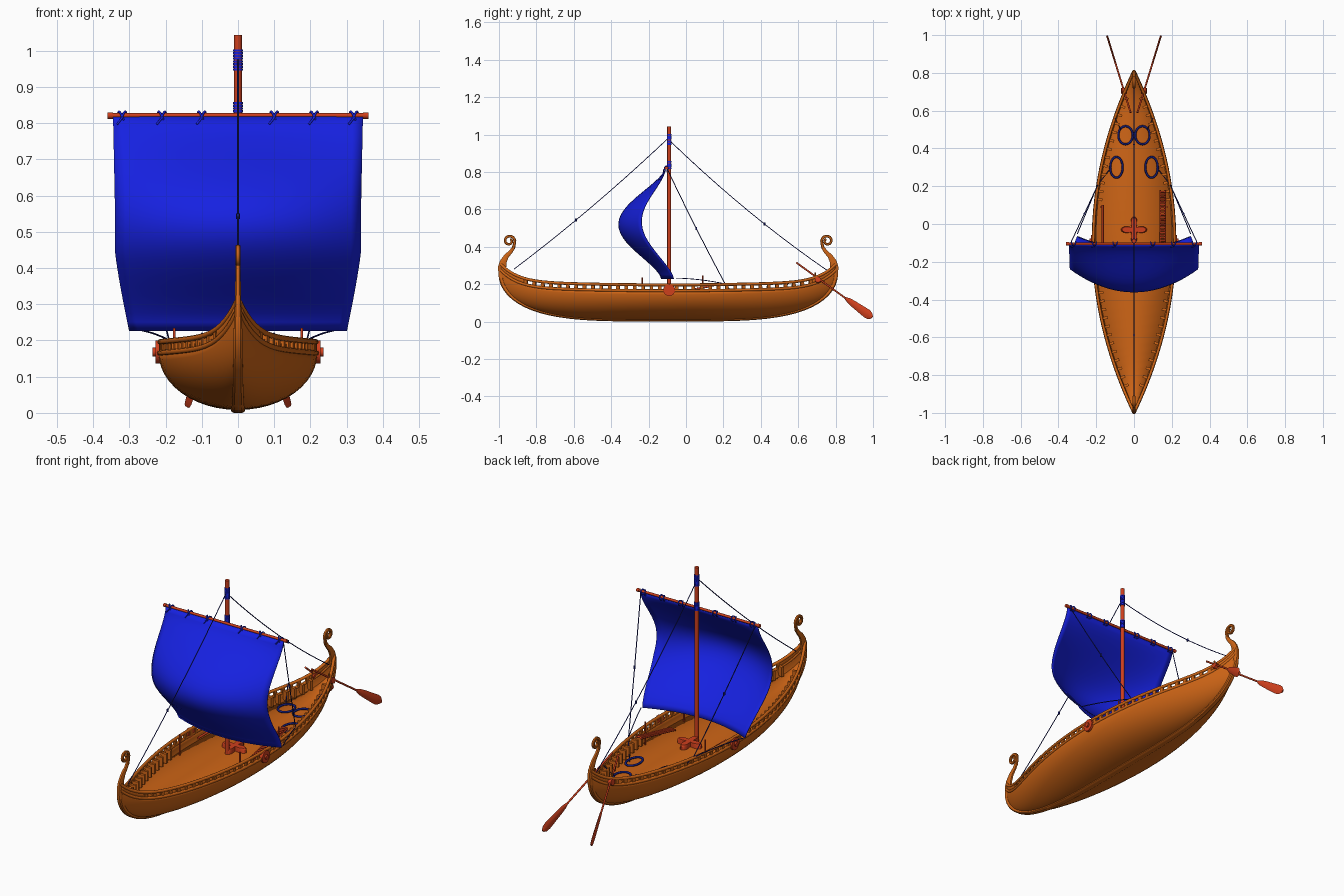
import bpy, bmesh, math
from mathutils import Vector as V, Matrix

if "Cube" in bpy.data.objects:
    bpy.data.objects.remove(bpy.data.objects["Cube"])

CY, HL = -0.095, 0.895          # hull centre and half length


def mat(name, c):
    m = bpy.data.materials.new(name)
    m.diffuse_color = (*c, 1)
    m.use_nodes = True
    m.node_tree.nodes["Principled BSDF"].inputs["Base Color"].default_value = m.diffuse_color
    return m


WOOD = mat("orange_wood", (0.62, 0.13, 0.008))
RED = mat("red_wood", (0.62, 0.05, 0.012))
BLUE = mat("blue_cloth", (0.008, 0.015, 0.75))
ROPE = mat("dark_rope", (0.008, 0.012, 0.2))


def add(name, data, m):
    ob = bpy.data.objects.new(name, data)
    bpy.context.collection.objects.link(ob)
    data.materials.append(m)
    return ob


def loft(name, rings, m, closed=True, thick=0, angle=35):
    n = len(rings[0])
    verts = [tuple(p) for r in rings for p in r]
    faces = [(i*n+j, i*n+(j+1) % n, (i+1)*n+(j+1) % n, (i+1)*n+j)
             for i in range(len(rings)-1) for j in range(n if closed else n-1)]
    if closed:
        faces += [tuple(range(n)), tuple(range(len(verts)-n, len(verts)))]
    me = bpy.data.meshes.new(name)
    me.from_pydata(verts, [], faces)
    bm = bmesh.new()
    bm.from_mesh(me)
    bmesh.ops.recalc_face_normals(bm, faces=bm.faces)
    bm.to_mesh(me)
    me.shade_smooth()
    me.set_sharp_from_angle(angle=math.radians(angle))
    ob = add(name, me, m)
    if thick:
        mod = ob.modifiers.new("thickness", "SOLIDIFY")
        mod.thickness, mod.offset = thick, 0
    return ob


def tube(name, paths, r, m, res=2):
    cu = bpy.data.curves.new(name, "CURVE")
    cu.dimensions, cu.bevel_depth, cu.bevel_resolution, cu.use_fill_caps = "3D", r, res, True
    for path in paths:
        sp = cu.splines.new("POLY")
        sp.points.add(len(path)-1)
        for p, q in zip(sp.points, path):
            p.co = (*q, 1)
    return add(name, cu, m)


def boxes(name, items, m):
    bm = bmesh.new()
    for loc, size, rz in items:
        bmesh.ops.create_cube(bm, size=1, matrix=Matrix.Translation(loc)
                              @ Matrix.Rotation(rz, 4, "Z") @ Matrix.Diagonal((*size, 1)))
    me = bpy.data.meshes.new(name)
    bm.to_mesh(me)
    bm.free()
    return add(name, me, m)


def sag(a, b, d, n=10):
    a, b = V(a), V(b)
    return [a.lerp(b, i/n) - V((0, 0, d*4*(i/n)*(1-i/n))) for i in range(n+1)]


def flip(path):
    return [(-p[0], p[1], p[2]) for p in path]


# hull lines as functions of s = -1..1 along the length
def keel_z(s): return 0.012 + 0.24*(1 - math.sqrt(max(0, 1 - s**4)))
def sheer_z(s): return 0.165 + 0.02*s*s + 0.09*s**10
def width(s): return 0.004 + 0.211*(1 - s*s)
def side(s, dz=0, dw=0): return (width(s)+dw, CY+HL*s, sheer_z(s)+dz)


N = 48
S = [math.sin(math.pi/2*(-1 + 2*i/N)) for i in range(N+1)]

# hull shell
rings = []
for s in S:
    w, zk, zs = width(s), keel_z(s), sheer_z(s)
    ring = []
    for j in range(-12, 13):
        a = math.pi/2*j/12
        ring.append((w*math.copysign(abs(math.sin(a))**(1+0.5*s*s), a), CY+HL*s, zs-(zs-zk)*math.cos(a)))
    rings.append(ring)
loft("hull", rings, WOOD, closed=False, thick=0.008, angle=60)

# deck
rings = []
for s in [x for x in S if abs(x) < 0.975]:
    zk, zs = keel_z(s), sheer_z(s)
    zd = max(zs-0.045, zk+0.012)
    g = (zd-zk)/(zs-zk)
    w = width(s)*math.sqrt(max(0, 1-(1-g)**2))**(1+0.5*s*s)
    rings.append([(w*k, CY+HL*s, zd) for k in (-1, 0, 1)])
loft("deck", rings, WOOD, closed=False, thick=0.006)

# keel, stem posts and curled ends in one sweep
half = [(HL*s, keel_z(s), 0.012, 0.020-0.008*s*s) for s in [math.sin(math.pi/2*i/20) for i in range(20)]]
half += [(0.893, 0.25, 0.015, 0.011), (0.888, 0.29, 0.022, 0.009), (0.882, 0.32, 0.018, 0.008),
         (0.865, 0.35, 0.013, 0.008), (0.843, 0.372, 0.010, 0.007), (0.827, 0.395, 0.009, 0.007)]
for i in range(19):             # spiral
    a = math.radians(-25 + i*25)
    r = 0.031 - 0.0011*i
    half.append((0.85-r*math.cos(a), 0.431+r*math.sin(a), 0.0078-0.0001*i, 0.0068))
path = [(-y, z, h, w) for y, z, h, w in reversed(half[1:])] + half
rings = []
for i, (y, z, h, w) in enumerate(path):
    a, b = path[max(0, i-1)], path[min(len(path)-1, i+1)]
    t = V((0, b[0]-a[0], b[1]-a[1])).normalized()
    n, c = V((0, -t.z, t.y)), V((0, CY+y, z))
    rings.append([c + V((w*p, 0, 0)) + n*h*q for p, q in
                  ((-1, -.6), (-.6, -1), (.6, -1), (1, -.6), (1, .6), (.6, 1), (-.6, 1), (-1, .6))])
loft("keel_and_curled_posts", rings, WOOD)

# wales, top rails and solid bulwark ends
wale = [side(s, 0, 0.001) for s in S]
rail = [side(s, 0.031) for s in S]
tube("wales", [wale, flip(wale)], 0.008, WOOD)
tube("top_rails", [rail, flip(rail)], 0.008, WOOD)
for e, nm in ((-1, "front"), (1, "back")):
    for k, sd in ((-1, "left"), (1, "right")):
        pts = [side(e*(0.86+0.14*i/10), 0) for i in range(11)]
        loft(f"{nm}_{sd}_bulwark", [[(k*x, y, z), (k*x, y, z+0.035)] for x, y, z in pts],
             WOOD, closed=False, thick=0.008)

# bulwark posts and inner knees
posts, knees = [], []
for i in range(-17, 18):
    s = i*0.05
    x, y, z = side(s, 0.014)
    rz = math.atan2(0.422*s, HL)
    for k in (-1, 1):
        posts.append(((k*(x-0.002), y, z), (0.011, 0.018, 0.034), k*rz))
        if abs(i) > 4:
            knees.append(((k*(x-0.019), y, z-0.022), (0.03, 0.014, 0.05), k*rz))
boxes("bulwark_posts", posts, WOOD)
boxes("inner_knees", knees, WOOD)

# mast, yard and foot
MY = -0.09
tube("mast", [[(0, MY, 0.1), (0, MY, 1.043)]], 0.0105, RED, 4)
tube("yard", [[(-0.352, -0.105, 0.821), (0.352, -0.105, 0.821)]], 0.0065, RED, 4)
tube("yard_end_caps", [[(k*0.345, -0.105, 0.821), (k*0.36, -0.105, 0.821)] for k in (-1, 1)], 0.009, RED, 4)
foot = []
for z, f in ((0.11, 1), (0.14, 1), (0.148, 0.9)):
    foot.append([(f*r*math.cos(a), -0.03+f*r*math.sin(a), z) for a, r in
                 ((2*math.pi*i/48, 0.045+0.025*math.cos(8*math.pi*i/48)) for i in range(48))])
loft("mast_foot", foot, RED)
tube("mast_bindings", [[(0, MY, z0+i*0.0075), (0, MY, z0+0.006+i*0.0075)]
                       for z0, n in ((0.945, 8), (0.815, 6)) for i in range(n)], 0.0135, BLUE, 3)

# billowing sail
rings = []
for i in range(25):
    v = i/24
    b = math.sin(math.pi*v)**1.5
    hw = 0.345 - 0.006*min(1, v/0.4) - 0.039*max(0, (v-0.62)/0.38)**1.2
    ring = []
    for j in range(-12, 13):
        u = j/12
        yc, ye = -0.11-0.24*b-0.02*v, -0.11-0.15*b+0.045*v
        ring.append((u*hw, yc+(ye-yc)*u*u, 0.817-0.59*v))
    rings.append(ring)
loft("sail", rings, BLUE, closed=False, thick=0.004, angle=60)

# lashings between sail and yard
ties = []
for x in (-0.32, -0.21, -0.1, 0.1, 0.21, 0.32):
    for dx in (-0.012, 0.012):
        ties.append([(x+dx*math.cos(a/2), -0.105+0.010*math.cos(a), 0.818+0.014*math.sin(a))
                     for a in (2*math.pi*i/12 for i in range(13))])
    ties.append([(x, -0.118, 0.815), (x-0.014, -0.122, 0.797)])
tube("sail_lashings", ties, 0.003, BLUE)

# rigging
fore = sag((0, MY, 0.985), (0, -0.92, 0.28), 0.02)
back = sag((0, MY, 0.97), (0, 0.76, 0.27), 0.03)
lines, knots = [fore, back], [fore[6][:], back[6][:]]
for k in (-1, 1):
    brace = sag((k*0.335, -0.1, 0.815), (k*0.19, 0.21, 0.2), 0.01)
    sheet = sag((k*0.3, -0.052, 0.232), (k*0.195, 0.2, 0.203), -0.006)
    lines += [brace, sheet, sag((k*0.19, 0.21, 0.2), (k*0.12, 0.3, 0.13), 0.01),
              sag((k*0.1, 0.56, 0.22), (k*0.07, 0.5, 0.145), 0.0)]
    knots.append(brace[5][:])
tube("rigging_lines", lines, 0.0024, ROPE, 1)
tube("rigging_knots", [[V(p)+V((0, 0, d)) for d in (-0.007, 0.007)] for p in knots], 0.005, ROPE)
coils = []
for k in (-1, 1):
    for x, y, rx, ry in ((0.045, 0.47, 0.038, 0.048), (0.093, 0.3, 0.033, 0.055)):
        coils.append([(k*x+rx*math.cos(a), y+ry*math.sin(a), 0.137+0.004*y) for a in
                      (2*math.pi*i/32 for i in range(33))])
tube("deck_rope_coils", coils, 0.0055, ROPE)

# side discs with knobs
for k, sd in ((-1, "left"), (1, "right")):
    tube(f"{sd}_disc", [[(k*0.21, MY, 0.168), (k*0.228, MY, 0.168)]], 0.032, RED, 6)
    tube(f"{sd}_disc_knob", [[(k*0.22, MY, 0.168), (k*0.236, MY, 0.168)]], 0.012, RED, 4)

# steering oars, pins and brackets
for k, sd in ((-1, "left"), (1, "right")):
    a, b = V((k*0.018, 0.59, 0.315)), V((k*0.142, 0.995, 0.022))
    d = (b-a).normalized()
    sx = d.cross(V((0, 0, 1))).normalized()
    n = sx.cross(d)
    tube(f"{sd}_oar_shaft", [[a, a.lerp(b, 0.72)]], 0.0048, RED)
    loft(f"{sd}_oar_blade", [[a.lerp(b, t)+n*w*p+sx*q for p, q in
         ((-1, 0), (-.4, -.005), (.4, -.005), (1, 0), (.4, .005), (-.4, .005))] for t, w in
         ((0.64, 0.005), (0.69, 0.014), (0.75, 0.018), (0.93, 0.025), (0.97, 0.021), (1, 0.008))], RED)
    tube(f"{sd}_oar_pin", [[(k*0.05, 0.69, 0.19), (k*0.05, 0.69, 0.262)]], 0.004, WOOD)
    tube(f"{sd}_oar_bracket", [[(k*0.04, 0.705, 0.22), (k*0.066, 0.705, 0.225)]], 0.016, RED, 4)

# ribbed gangplank leaning on the right side, plus belaying posts
tube("gangplank_rungs", [[(0.137, y, 0.14+0.06*(y+0.1)/0.27), (0.167, y, 0.143+0.06*(y+0.1)/0.27)]
                         for y in (-0.1+0.0135*i for i in range(21))], 0.005, RED)
tube("gangplank_sides", [[(x, -0.11, 0.136), (x, 0.178, 0.2)] for x in (0.139, 0.165)], 0.005, RED)
tube("belaying_posts", [[(k*0.176, y, 0.12), (k*0.176, y, z)] for k in (-1, 1)
                        for y, z in ((-0.235, 0.235), (0.09, 0.245))], 0.004, RED)
tube("left_spare_spar", [[(-0.165, -0.1, 0.165), (-0.165, 0.1, 0.165)]], 0.006, RED)
